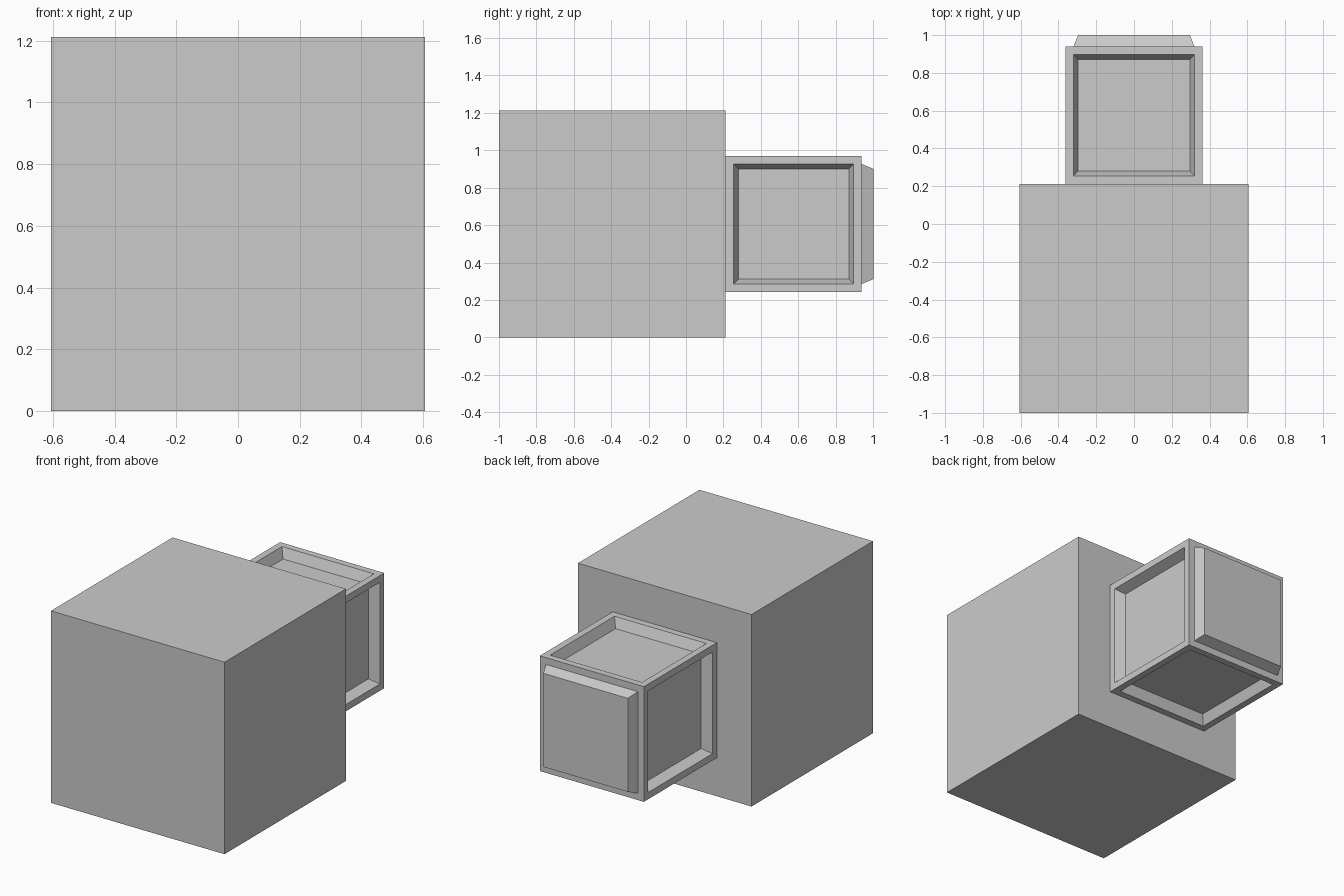
import bpy, bmesh
from mathutils import Vector

default = bpy.data.objects.get("Cube")
if default:
    bpy.data.objects.remove(default, do_unlink=True)

# Single plain grey material
grey = bpy.data.materials.new("light_grey")
grey.use_nodes = True
colour = (0.6, 0.6, 0.6, 1.0)
grey.diffuse_color = colour
grey.node_tree.nodes["Principled BSDF"].inputs["Base Color"].default_value = colour

BIG = 1.212
SMALL = BIG * 0.6
FRAME = 0.0606     # border left around each panel
TAPER = 0.036      # how far each panel narrows
DEPTH = 0.062      # how far each panel is sunk or raised


def cube_mesh(size, centre):
    bm = bmesh.new()
    bmesh.ops.create_cube(bm, size=size)
    bmesh.ops.translate(bm, verts=bm.verts, vec=centre)
    bm.normal_update()
    return bm


def finish(bm, name):
    mesh = bpy.data.meshes.new(name)
    bm.to_mesh(mesh)
    bm.free()
    mesh.materials.append(grey)
    obj = bpy.data.objects.new(name, mesh)
    bpy.context.collection.objects.link(obj)
    return obj


# Large plain block
body = cube_mesh(BIG, Vector((0, BIG / 2 - 1, BIG / 2)))
finish(body, "main_block")

# Smaller block on the back, open where it meets the large block
rear = cube_mesh(SMALL, Vector((0, BIG - 1 + SMALL / 2, BIG / 2)))
hidden = [f for f in rear.faces if f.normal.y < -0.5]
bmesh.ops.delete(rear, geom=hidden, context='FACES_ONLY')

# Sunken panels on the four sides, a raised one on the back
for face in list(rear.faces):
    raised = face.normal.y > 0.5
    bmesh.ops.inset_individual(rear, faces=[face], thickness=FRAME)
    bmesh.ops.inset_individual(rear, faces=[face], thickness=TAPER)
    normal = face.normal.copy()
    bmesh.ops.translate(rear, verts=face.verts,
                        vec=normal * (DEPTH if raised else -DEPTH))
rear.normal_update()
finish(rear, "rear_panelled_block")
